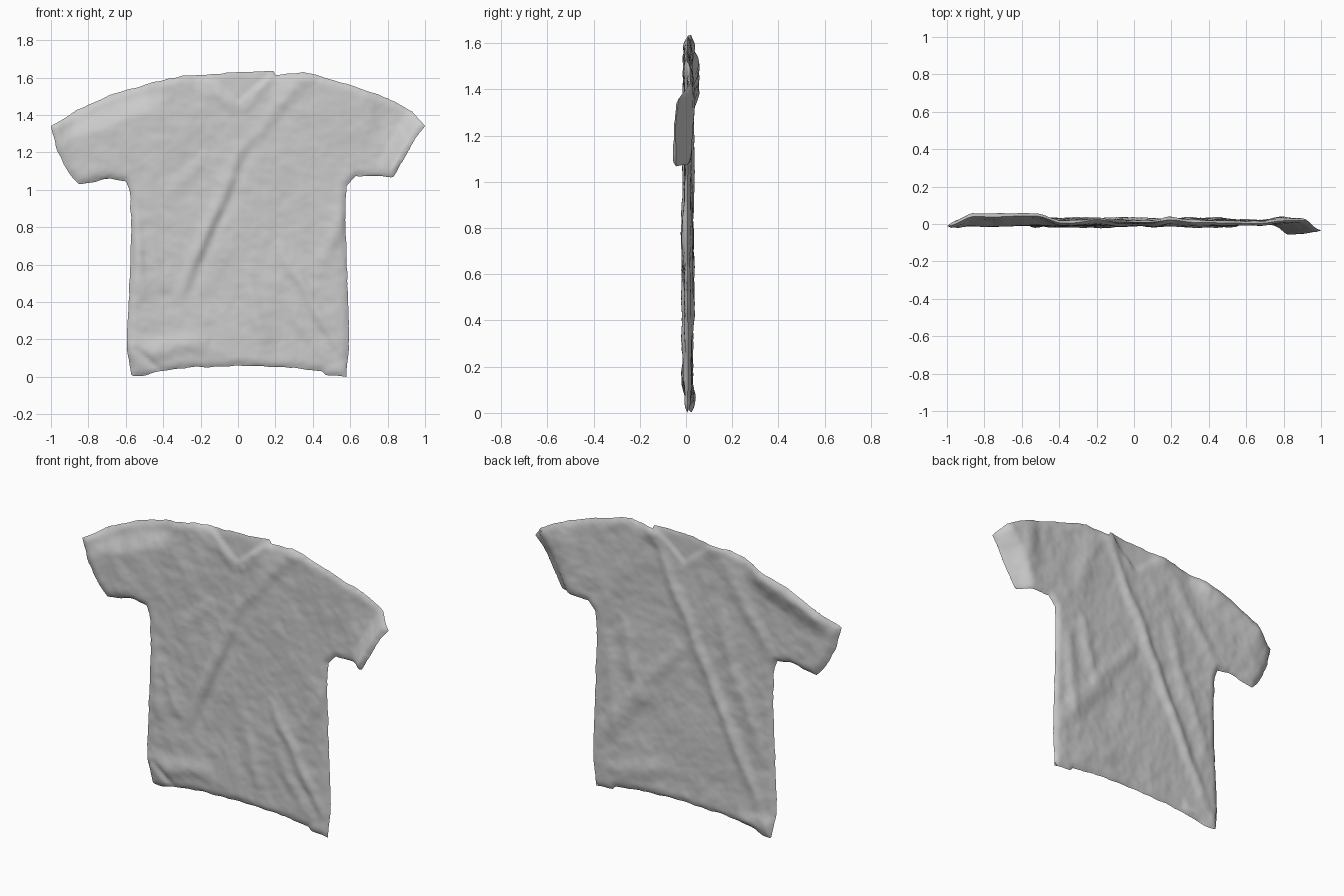
import bpy, bmesh, math
from mathutils import Vector, noise
from mathutils.geometry import intersect_point_line

cube = bpy.data.objects.get("Cube")
if cube:
    bpy.data.objects.remove(cube)

# Flat outline of the shirt (x, z) in hundredths: hem, left sleeve, neck, right sleeve
OUTLINE = [Vector((x / 100, z / 100)) for x, z in (
    (-57, 1), (-51, 0.5), (-42, 3), (-27, 5), (0, 6), (30, 5), (45, 3), (47, 1), (58, 0),
    (59.5, 20), (58.5, 50), (57.5, 90), (58, 102), (63, 107.5), (83, 107), (87, 114),
    (92, 122), (95, 128), (100, 134), (93, 142), (80, 149), (60, 156), (40, 162),
    (35, 163), (20, 161.5), (19, 163.5), (0, 163), (-18, 161.5), (-30, 161), (-47, 157),
    (-70, 150), (-87, 142), (-100, 134), (-97, 122), (-91, 110), (-85, 103), (-68, 106),
    (-60, 104.5), (-58, 100), (-57, 85), (-57.5, 60), (-59, 30), (-59.5, 15))]
EDGES = list(zip(OUTLINE, OUTLINE[1:] + OUTLINE[:1]))

# Folds: start x, z, end x, z, half width, height outward (all in hundredths)
FRONT_FOLDS = (
    (6, 130, -34, 38, 4, 1.3), (10, 130, -28, 40, 3, -1), (37, 163, 6, 125, 4, 1),
    (20, 72, 57, 10, 3, 1.4), (57, 92, 42, 52, 4, 1), (-55, 90, -50, 40, 3, 1.1),
    (-50, 78, -38, 45, 3, .9), (-60, 12, -15, 19, 5, 1.4), (-56, 16, -43, 3, 2, -1.5),
    (4, 60, 14, 18, 4, 1), (26, 44, 47, 6, 4, .9), (-21, 163, -1, 142, 3, .7),
    (20, 163, 2, 142, 3, .7), (-47, 150, -28, 115, 5, .7), (-88, 140, -72, 110, 5, .6),
    (82, 105, 88, 117, 3, 1), (-15, 120, -40, 95, 4, .6))
BACK_FOLDS = (
    (24, 168, -55, 5, 3.5, 1.6), (-25, 155, -58, 105, 5, 1.2),
    (0, 98, 53, 36, 4, 1.1), (57, 26, 18, 68, 4, 1), (50, 95, 44, 30, 4, 1),
    (41, 108, 28, 55, 4, .9), (-34, 95, -52, 40, 4, 1), (-24, 125, -36, 75, 4, .9),
    (29, 158, 43, 115, 5, .9), (78, 145, 80, 110, 5, 1),
    (-60, 8, -36, 6, 5, 1.4), (6, 26, 48, 11, 5, .8))


def smooth(value, low, high):
    t = max(0, min(1, (value - low) / (high - low)))
    return t * t * (3 - 2 * t)


def nearest(p, a, b):
    point, t = intersect_point_line(p, a, b)
    t = max(0, min(1, t))
    return a.lerp(b, t), t


def rim_point(p):
    return min((nearest(p, a, b)[0] for a, b in EDGES), key=lambda q: (q - p).length)


def inside(p):
    hits = [a for a, b in EDGES if (a.y > p.y) != (b.y > p.y)
            and p.x < a.x + (p.y - a.y) / (b.y - a.y) * (b.x - a.x)]
    return len(hits) % 2 == 1


def fold_height(p, folds):
    """Sum of wandering ridges that fade out at both ends."""
    drift = noise.noise_vector(Vector((p.x * 4, p.y * 4, 7))) * .02
    p = p + drift.to_2d()
    total = 0
    for fold in folds:
        ax, az, bx, bz, width, height = (n / 100 for n in fold)
        q, t = nearest(p, Vector((ax, az)), Vector((bx, bz)))
        fade = math.sqrt(max(0, math.sin(math.pi * t)))
        total += height * fade * math.exp(-((p - q).length / width) ** 2)
    return total


def middle(p):
    """Depth of the middle of the cloth: waves, bent cuffs and a backward-rolled shoulder."""
    wave = .006 * noise.noise(Vector((p.x * 4, p.y * 3, 2)))
    from_cuff = p.x - .83 - .63 * (p.y - 1.07)
    left_cuff = -.052 * smooth(from_cuff, -.15, -.01) * smooth(p.x, .72, .82)
    left_sleeve = .014 * smooth(p.x, .68, .8) * smooth(p.y, 1.2, 1.4)
    from_shoulder = p.y - 1.745 - .375 * p.x
    right_tip = smooth(-p.x, .85, 1)
    shoulder = .033 * smooth(from_shoulder, -.16, -.02) * smooth(-p.x, .38, .52) * (1 - right_tip)
    collar = .016 * smooth(p.y, 1.5, 1.62) * math.exp(-((abs(p.x) - .2) / .07) ** 2)
    corner = .02 * smooth(-p.x - p.y, .4, .58)
    return .007 + wave + left_cuff + left_sleeve + shoulder - .018 * right_tip + collar + corner


def puff(p, rim, folds, seed):
    """Distance of one sheet from the middle of the cloth."""
    fine = noise.fractal(Vector((p.x * 13 + p.y * 4, p.y * 11, seed)), .7, 2.2, 4)
    sleeve = .005 * smooth(-p.x, .45, .7)
    body = .013 + sleeve + fold_height(p, folds) + .0038 * fine
    neck = smooth(p.y - 1.45 - .85 * abs(p.x), 0, .03)
    body = body * (1 - neck) + (.005 + .002 * fine) * neck
    return max(.002, body) * math.sqrt(min(1, rim / .035))


# Regular cloth grid, trimmed to the outline
STEP = .0145
bm = bmesh.new()
columns, rows = round(2.1 / STEP), round(1.75 / STEP)
grid = [[bm.verts.new((-1.05 + i * STEP, 0, -.05 + j * STEP)) for i in range(columns)]
        for j in range(rows)]
for j in range(rows - 1):
    for i in range(columns - 1):
        corner = grid[j][i].co
        if inside(Vector((corner.x + STEP / 2, corner.z + STEP / 2))):
            bm.faces.new((grid[j][i], grid[j][i + 1], grid[j + 1][i + 1], grid[j + 1][i]))
bmesh.ops.delete(bm, geom=[v for v in bm.verts if not v.link_faces], context='VERTS')

# Slightly ragged rim, with the outline's corners kept
rim_verts = [v for v in bm.verts if v.is_boundary]
for v in rim_verts:
    q = rim_point(Vector((v.co.x, v.co.z)))
    ragged = noise.noise_vector(Vector((q.x * 17, q.y * 17, 3))) * .006
    v.co = (q.x + ragged.x, 0, max(0, q.y + ragged.y))
for q in OUTLINE:
    corner = Vector((q.x, 0, q.y))
    min(rim_verts, key=lambda v: (v.co - corner).length).co = corner

# Front and back sheets, sewn together along the rim
front_verts = list(bm.verts)
rim_set = set(rim_verts)
copy = bmesh.ops.duplicate(bm, geom=list(bm.verts) + list(bm.edges) + list(bm.faces))
twin = copy["vert_map"]
bmesh.ops.reverse_faces(bm, faces=[f for f in copy["geom"] if isinstance(f, bmesh.types.BMFace)])
for v in front_verts:
    p = Vector((v.co.x, v.co.z))
    rim = 0 if v in rim_set else (p - rim_point(p)).length
    y = middle(p)
    v.co.y = y - puff(p, rim, FRONT_FOLDS, 5)
    twin[v].co.y = y + puff(p, rim, BACK_FOLDS, 11)
bmesh.ops.remove_doubles(bm, verts=list(bm.verts), dist=.0005)

mesh = bpy.data.meshes.new("shirt")
bm.to_mesh(mesh)
bm.free()
shirt = bpy.data.objects.new("shirt", mesh)
bpy.context.collection.objects.link(shirt)

# Plain grey cloth
grey = bpy.data.materials.new("grey_cloth")
grey.use_nodes = True
grey.diffuse_color = (.6, .6, .6, 1)
grey.node_tree.nodes["Principled BSDF"].inputs["Base Color"].default_value = (.6, .6, .6, 1)
mesh.materials.append(grey)

bpy.context.view_layer.objects.active = shirt
shirt.select_set(True)
bpy.ops.object.shade_smooth_by_angle(angle=math.radians(60))
